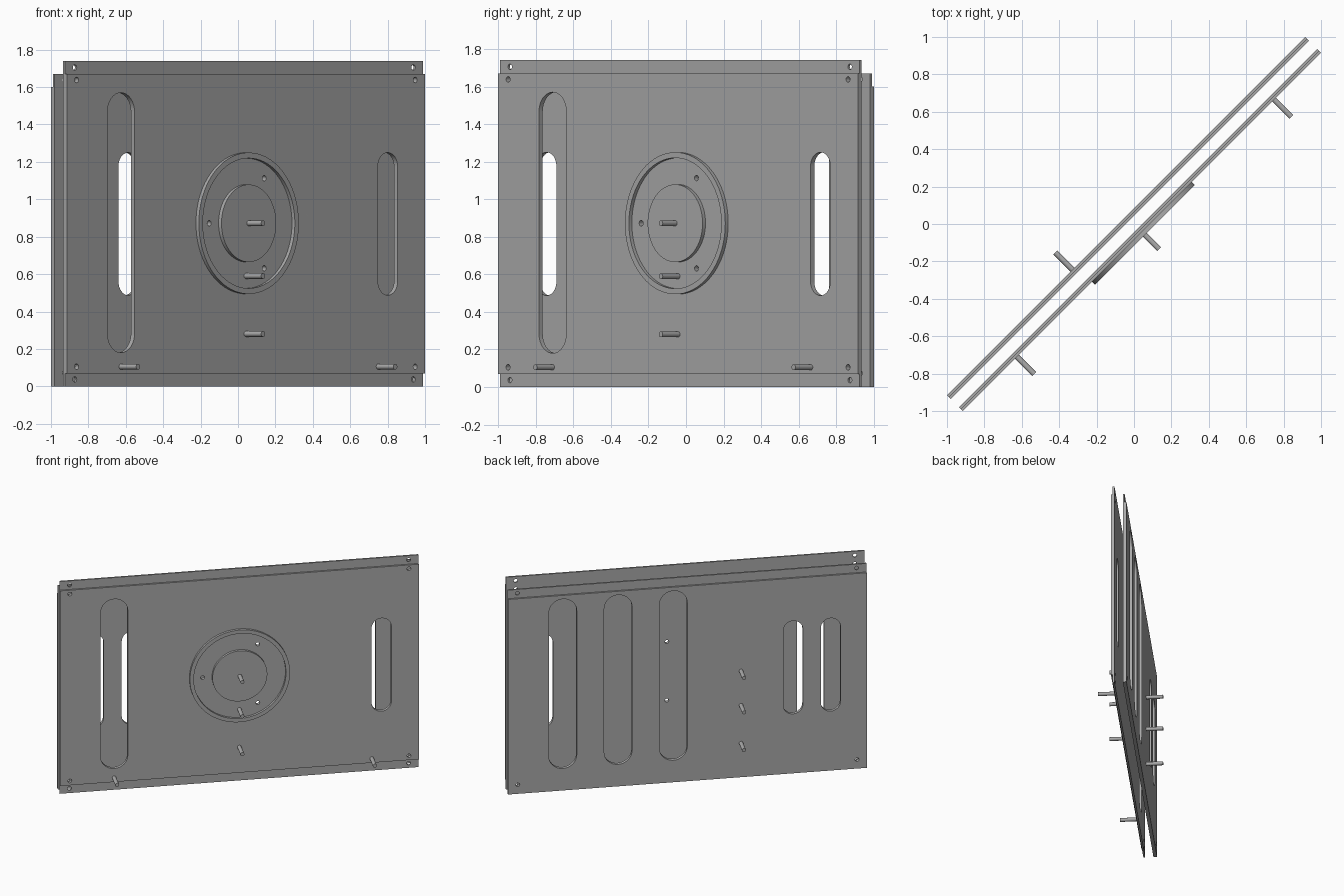
import bpy, bmesh, math
from mathutils import Matrix

if "Cube" in bpy.data.objects:
    bpy.data.objects.remove(bpy.data.objects["Cube"])

# Panel frame: u runs along the panels, v is up, n points out of the front panel
S = math.sqrt(0.5)
FRAME = Matrix(((S, 0, S, 0), (S, 0, -S, 0), (0, 1, 0, 0), (0, 0, 0, 1)))
L = 1.354                                  # half length of the panels

grey = bpy.data.materials.new("grey metal")
grey.diffuse_color = (0.40, 0.40, 0.40, 1)
grey.use_nodes = True
grey.node_tree.nodes["Principled BSDF"].inputs["Base Color"].default_value = grey.diffuse_color


def rect(v0, v1):
    return [(-L, v0), (L, v0), (L, v1), (-L, v1)]


def circle(u, v, r, count=24):
    return [(u + r * math.cos(math.tau * i / count),
             v + r * math.sin(math.tau * i / count)) for i in range(count)]


def slot(u0, u1, v0, v1, steps=16):
    """Upright slot with half-round ends."""
    c, r = (u0 + u1) / 2, (u1 - u0) / 2
    pts = []
    for cv, start in ((v1 - r, 0), (v0 + r, math.pi)):
        for i in range(steps + 1):
            a = start + math.pi * i / steps
            pts.append((c + r * math.cos(a), cv + r * math.sin(a)))
    return pts


def slab(name, outlines, n0, n1):
    """Extrude outlines (first is the border, the rest are holes) from n0 to n1."""
    cu = bpy.data.curves.new(name, 'CURVE')
    cu.dimensions = '2D'
    cu.fill_mode = 'BOTH'
    cu.extrude = (n1 - n0) / 2
    for pts in outlines:
        sp = cu.splines.new('POLY')
        sp.points.add(len(pts) - 1)
        for p, (u, v) in zip(sp.points, pts):
            p.co = (u, v, 0, 1)
        sp.use_cyclic_u = True
    tmp = bpy.data.objects.new(name + "_outline", cu)
    bpy.context.collection.objects.link(tmp)
    dg = bpy.context.evaluated_depsgraph_get()
    me = bpy.data.meshes.new_from_object(tmp.evaluated_get(dg))
    bpy.data.objects.remove(tmp)
    bpy.data.curves.remove(cu)

    bm = bmesh.new()
    bm.from_mesh(me)
    bmesh.ops.remove_doubles(bm, verts=bm.verts, dist=1e-5)
    bmesh.ops.recalc_face_normals(bm, faces=bm.faces)
    bm.to_mesh(me)
    bm.free()
    me.transform(FRAME @ Matrix.Translation((0, 0, (n0 + n1) / 2)))
    me.name = name
    me.materials.clear()
    me.materials.append(grey)
    ob = bpy.data.objects.new(name, me)
    bpy.context.collection.objects.link(ob)
    bpy.ops.object.select_all(action='DESELECT')
    ob.select_set(True)
    bpy.context.view_layer.objects.active = ob
    bpy.ops.object.shade_smooth_by_angle(angle=math.radians(30))
    return ob


def corner_holes(*heights):
    return [circle(s * 1.28, v, 0.015, 16) for v in heights for s in (-1, 1)]


# Dial centre and its three screw holes
DIAL_V = 0.872
dial_holes = [circle(0.278 * math.cos(a), DIAL_V + 0.278 * math.sin(a), 0.015, 16)
              for a in (math.pi, math.pi / 3, -math.pi / 3)]

# Front panel: a tall inner sheet and a shorter outer sheet, leaving lips
front_cuts = [slot(-1.047, -0.842, 0.18, 1.57), slot(0.998, 1.147, 0.487, 1.25)]
front_cuts += dial_holes + corner_holes(0.105, 1.638)
slab("front_panel_inner_sheet",
     [rect(0, 1.74)] + front_cuts + corner_holes(0.037, 1.705), 0.032, 0.046)
slab("front_panel_outer_sheet", [rect(0.07, 1.67)] + front_cuts, 0.046, 0.06)

# Back panel: three long slots, two short slots, one lip along the top
back_cuts = [slot(u, u + 0.21, 0.18, 1.57) for u in (0.835, 0.418, 0.001)]
back_cuts += [slot(u, u + 0.148, 0.487, 1.25) for u in (-0.872, -1.156)]
back_cuts += corner_holes(0.073)
slab("back_panel_inner_sheet",
     [rect(0, 1.67)] + back_cuts + corner_holes(1.638), -0.046, -0.032)
slab("back_panel_outer_sheet", [rect(0, 1.60)] + back_cuts, -0.06, -0.046)

# Dial: raised rim and raised centre disc
slab("dial_rim", [circle(0, DIAL_V, 0.378, 72), circle(0, DIAL_V, 0.348, 72)], 0.06, 0.082)
slab("dial_centre", [circle(0, DIAL_V, 0.207, 64)], 0.06, 0.082)

# Pegs on the front and on the back
for i, (u, v) in enumerate(((0, 0.872), (0, 0.59), (0, 0.28), (-0.945, 0.105), (1.0, 0.105))):
    slab(f"front_peg_{i + 1}", [circle(u, v, 0.015)], 0.06, 0.19)
for i, v in enumerate((0.872, 0.59, 0.28)):
    slab(f"back_peg_{i + 1}", [circle(-0.405, v, 0.015)], -0.19, -0.06)
